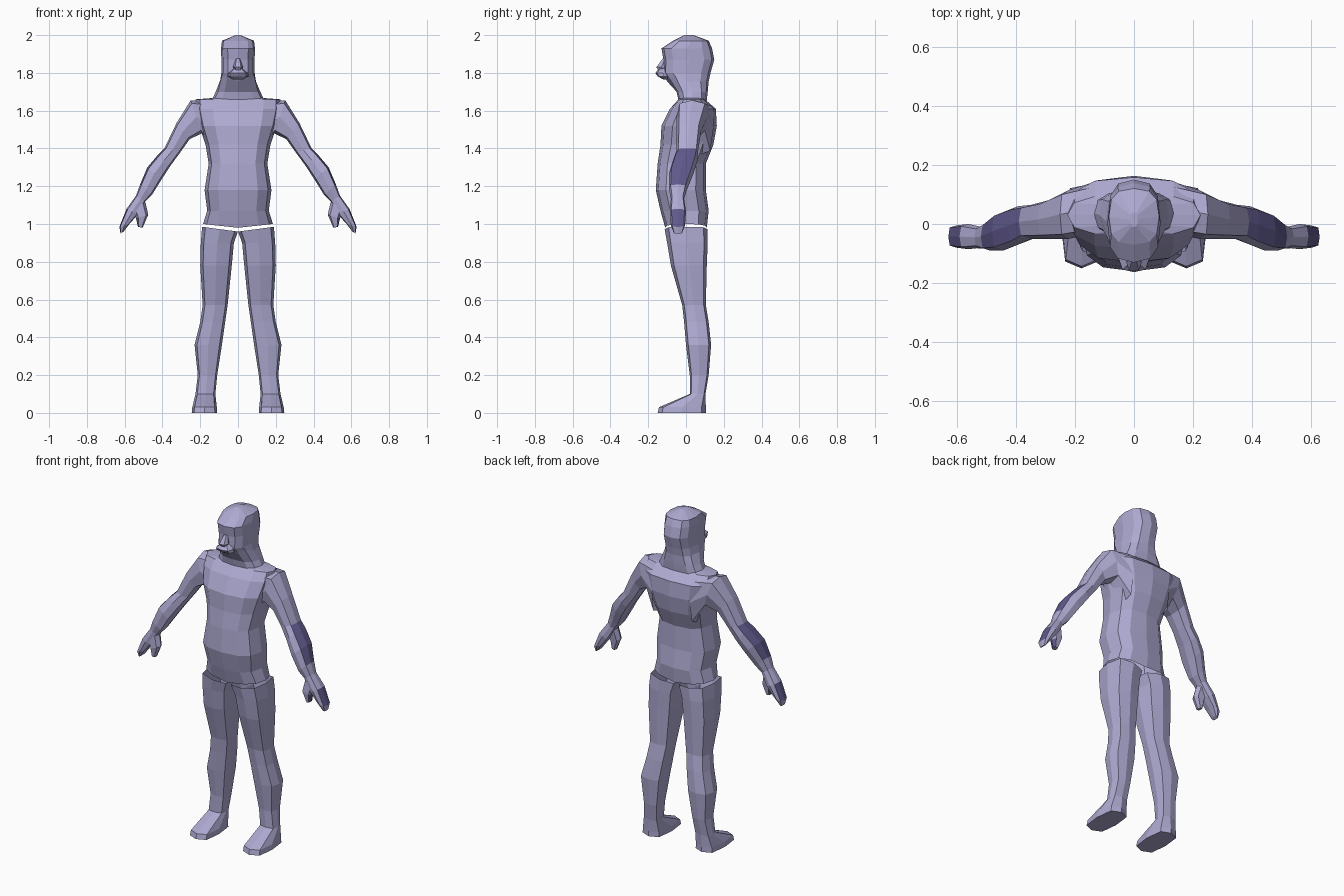
import bpy, bmesh, math


def material(name, colour):
    m = bpy.data.materials.new(name)
    m.diffuse_color = (*colour, 1)
    return m


lavender = material("pale_lavender", (0.42, 0.40, 0.64))
indigo = material("dark_indigo", (0.115, 0.10, 0.26))


def spow(v, p):
    return math.copysign(abs(v) ** p, v) if abs(v) > 1e-6 else 0.0


def loft(name, rings, n=8, p=0.7, caps=(True, True), mirror=False, tweak=None, dark=()):
    """Skin rings (x1, z1, x2, z2, y_front, y_back): two opposite edge points and a depth.
    The outer side of the segments listed in dark becomes indigo."""
    bm = bmesh.new()
    loops = []
    for x1, z1, x2, z2, yf, yb in rings:
        loop = []
        for i in range(n):
            t = 2 * math.pi * i / n
            c, s = spow(math.cos(t), p), spow(math.sin(t), p)
            loop.append(bm.verts.new(((x1 + x2) / 2 + (x1 - x2) / 2 * c,
                                      (yf + yb) / 2 + (yb - yf) / 2 * s,
                                      (z1 + z2) / 2 + (z1 - z2) / 2 * c)))
        loops.append(loop)
    if tweak:
        tweak(loops)
    for k, (a, b) in enumerate(zip(loops, loops[1:])):
        for i in range(n):
            f = bm.faces.new((a[i], a[(i + 1) % n], b[(i + 1) % n], b[i]))
            f.material_index = int(k in dark and i in (0, n - 1))
    if caps[0]:
        bm.faces.new(loops[0])
    if caps[1]:
        bm.faces.new(loops[-1])
    bmesh.ops.recalc_face_normals(bm, faces=bm.faces)
    me = bpy.data.meshes.new(name)
    bm.to_mesh(me)
    bm.free()
    me.materials.append(lavender)
    if dark:
        me.materials.append(indigo)
    ob = bpy.data.objects.new(name, me)
    bpy.context.collection.objects.link(ob)
    if mirror:
        ob.modifiers.new("mirror", 'MIRROR')
    return ob


def level(rows):
    """Symmetric horizontal rings from (z, half width, y front, y back)."""
    return [(w, z, -w, z, yf, yb) for z, w, yf, yb in rows]


# Torso, with a hem that dips in the middle
def dip_hem(loops):
    for v in loops[0]:
        v.co.z -= 0.02 * (1 - abs(v.co.x) / 0.185)


loft("torso", level([
    (1.00, .185, -.11, .11), (1.07, .163, -.135, .12), (1.18, .177, -.16, .105),
    (1.32, .155, -.15, .105), (1.42, .172, -.135, .145), (1.52, .205, -.13, .163),
    (1.61, .225, -.085, .158), (1.66, .225, -.04, .10), (1.668, .12, -.03, .09)]),
    n=12, p=0.75, caps=(False, True), tweak=dip_hem)


# Neck and head, with a pointed chin
def shape_chin(loops):
    for v in loops[2]:
        if v.co.y < -0.02:
            v.co.z += 0.03 * abs(v.co.x) / 0.09


loft("head", level([
    (1.655, .14, -.04, .11), (1.70, .118, -.05, .115), (1.755, .095, -.10, .12),
    (1.80, .088, -.12, .13), (1.87, .088, -.12, .15), (1.93, .09, -.13, .138),
    (1.97, .085, -.07, .12), (2.0, .012, -.01, .04)]),
    n=12, p=0.72, tweak=shape_chin)

# Nose and protruding mouth
loft("nose", level([(1.875, .012, -.125, -.10), (1.83, .026, -.16, -.10),
                    (1.815, .018, -.15, -.10)]), n=6)
loft("mouth", level([(1.765, .025, -.12, -.08), (1.782, .055, -.15, -.08),
                     (1.80, .05, -.163, -.08), (1.825, .02, -.14, -.08)]), n=8)

# Legs and feet in one skin
loft("leg", [
    (.19, .985, 0, .96, -.113, .113), (.197, .90, .022, .90, -.10, .115),
    (.20, .78, .033, .78, -.08, .11), (.187, .57, .055, .57, -.02, .105),
    (.20, .48, .068, .48, -.01, .12), (.23, .36, .085, .36, .00, .133),
    (.213, .20, .11, .20, .02, .12), (.225, .10, .12, .10, .02, .103),
    (.242, .03, .112, .03, -.143, .105), (.245, 0, .11, 0, -.15, .105)],
    n=8, p=0.58, caps=(False, True), mirror=True)

# Arms, with dark panels along the outer forearm and the hand
loft("arm", [
    (.12, 1.655, .13, 1.36, -.03, .145), (.25, 1.655, .19, 1.48, -.05, .115),
    (.325, 1.535, .255, 1.45, -.05, .08), (.39, 1.40, .305, 1.38, -.05, .065),
    (.425, 1.365, .36, 1.305, -.07, .06), (.48, 1.30, .405, 1.235, -.09, .04),
    (.518, 1.21, .455, 1.155, -.09, .005), (.54, 1.15, .49, 1.12, -.08, -.01),
    (.59, 1.08, .53, 1.05, -.085, .0), (.628, .985, .575, 1.00, -.08, -.005),
    (.622, .95, .605, .96, -.065, -.02)],
    n=8, p=0.6, caps=(False, True), mirror=True, dark=(3, 4, 5, 8))

# Thumbs, dark on the side facing the palm
loft("thumb", [
    (.56, 1.09, .49, 1.115, -.08, -.02), (.54, 1.03, .475, 1.05, -.085, -.03),
    (.53, .985, .505, .98, -.075, -.04)], n=6, mirror=True, dark=(1,))
